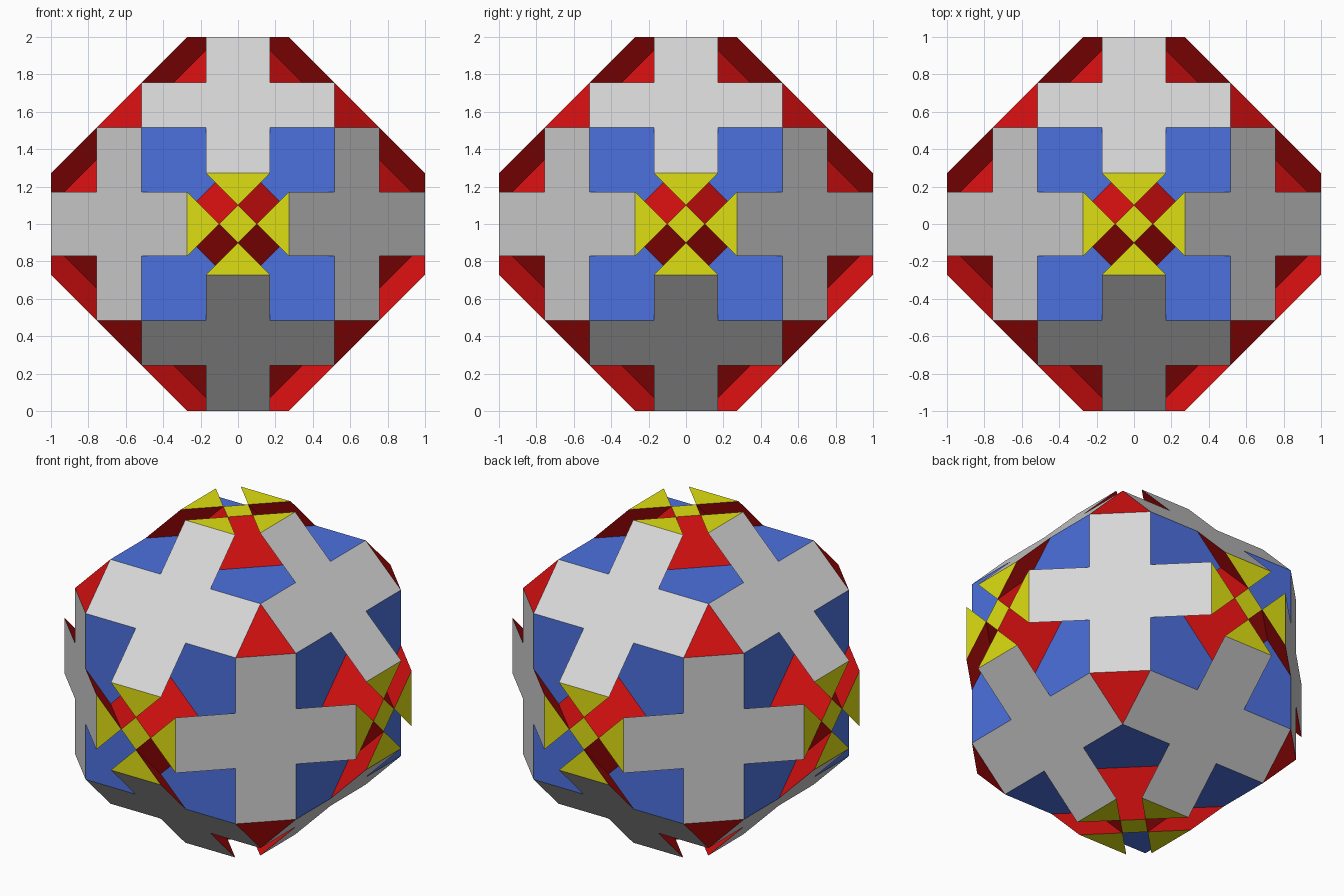
import bpy, bmesh, math
from mathutils import Vector, Matrix
from itertools import product

cube = bpy.data.objects.get("Cube")
if cube:
    bpy.data.objects.remove(cube, do_unlink=True)

# Key distances, all derived from half the cross arm width
A = 3 - 2 * math.sqrt(2)      # half arm width
B = 3 * A                     # half cross length, half panel width
S = A * math.sqrt(2)          # step between levels
P = B + S                     # height of the recessed panels
T = B - S                     # inner end of the cross arms
D = T - A                     # half diagonal of the star's middle
LIFT = Vector((0, 0, 1))      # the model's centre


def material(name, color):
    m = bpy.data.materials.new(name)
    m.use_nodes = True
    m.diffuse_color = (*color, 1)
    m.node_tree.nodes["Principled BSDF"].inputs["Base Color"].default_value = (*color, 1)
    return m


white = material("white", (0.68, 0.68, 0.68))
red = material("red", (0.66, 0.005, 0.005))
yellow = material("yellow", (0.74, 0.74, 0.006))
blue = material("blue", (0.075, 0.165, 0.74))


def build(name, polygons, mat):
    """Make one object of flat polygons, every one facing outward."""
    bm = bmesh.new()
    for pts in polygons:
        face = bm.faces.new([bm.verts.new(p) for p in pts])
        face.normal_update()
        if face.normal.dot(face.calc_center_median()) < 0:
            face.normal_flip()
    bmesh.ops.translate(bm, verts=bm.verts, vec=LIFT)
    mesh = bpy.data.meshes.new(name)
    bm.to_mesh(mesh)
    bm.free()
    mesh.materials.append(mat)
    obj = bpy.data.objects.new(name, mesh)
    bpy.context.collection.objects.link(obj)


def place(rot, pts):
    return [rot @ Vector(p) for p in pts]


def turn(axis, quarter):
    return Matrix.Rotation(quarter * math.pi / 2, 3, axis)


# The six sides, each turned from the top
sides = {"top": turn("X", 0), "front": turn("X", 1), "bottom": turn("X", 2),
         "back": turn("X", 3), "left": turn("Y", 1), "right": turn("Y", 3)}

for side, rot in sides.items():
    # Recessed square panel
    build(side + "_panel", [place(rot, [(-B, -B, P), (B, -B, P), (B, B, P), (-B, B, P)])], blue)

    # Star: middle diamond and four triangles, with slanted walls below
    star = [place(rot, [(D, 0, 1), (0, D, 1), (-D, 0, 1), (0, -D, 1)])]
    walls = []
    for q in range(4):
        r = rot @ turn("Z", q)
        star.append(place(r, [(T, -A, 1), (T, A, 1), (D, 0, 1)]))
        walls.append(place(r, [(T, -A, 1), (-A, T, 1), (-A, B, P), (B, -A, P)]))
    build(side + "_star", star, yellow)
    build(side + "_star_walls", walls, red)

# Twelve crosses on the diagonal planes; u runs along the edge, v across it
outline = [(A, B), (A, A), (B, A), (B, -A), (A, -A), (A, -B),
           (-A, -B), (-A, -A), (-B, -A), (-B, A), (-A, A), (-A, B)]
number = 0
for axis in range(3):
    for s, t in product((1, -1), repeat=2):
        along, n1, n2 = Vector(), Vector(), Vector()
        along[axis] = 1
        n1[(axis + 1) % 3] = s
        n2[(axis + 2) % 3] = t
        centre = (n1 + n2) * (1 + T) / 2
        across = (n1 - n2).normalized()
        number += 1
        build(f"cross_{number}", [[centre + along * u + across * v for u, v in outline]], white)

# Corner triangles between three crosses
build("corner_triangles",
      [[(x * P, y * B, z * B), (x * B, y * P, z * B), (x * B, y * B, z * P)]
       for x, y, z in product((1, -1), repeat=3)], red)
